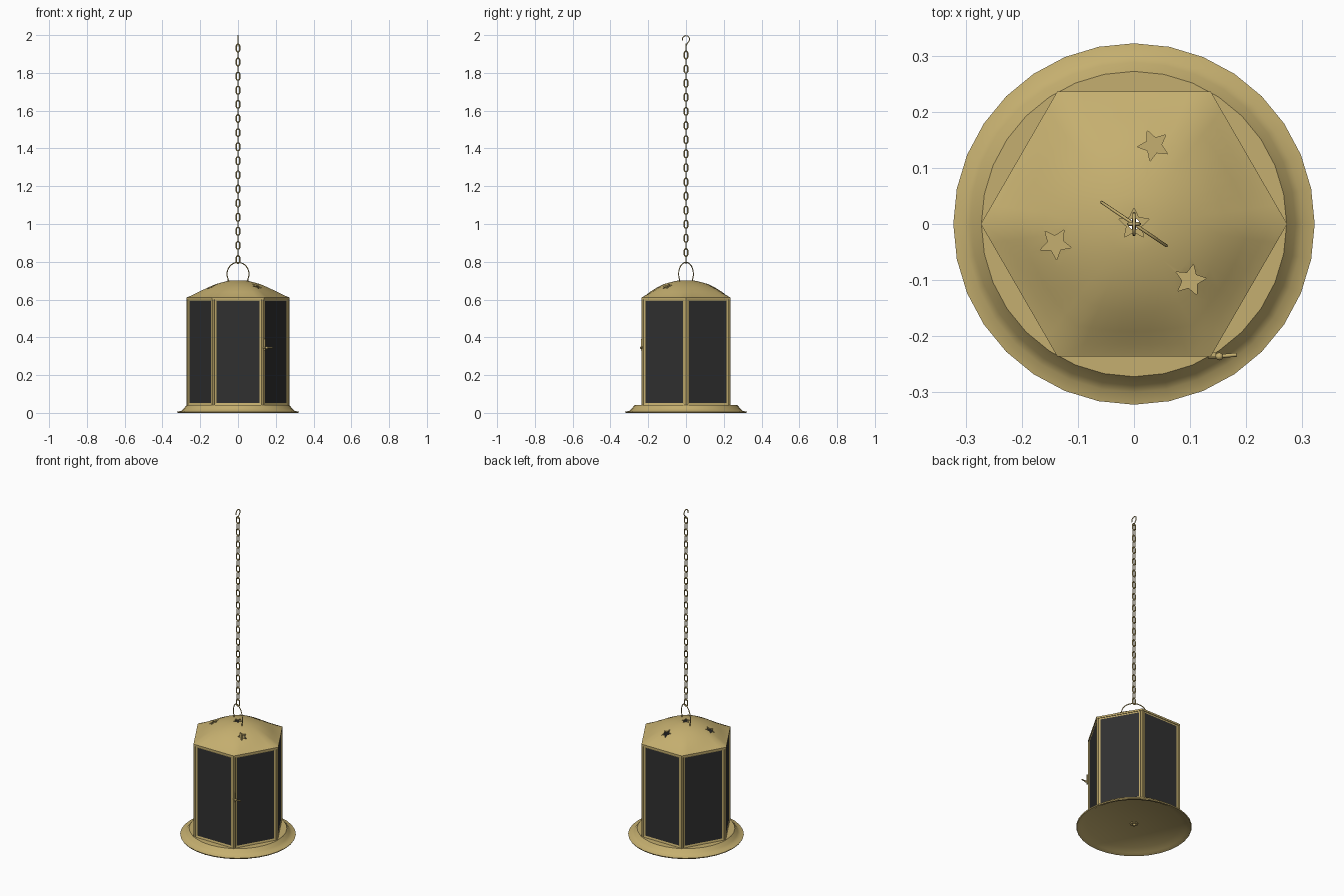
import bpy, bmesh, math
from math import sin, cos, pi, radians
from mathutils import Vector, Matrix

cube = bpy.data.objects.get("Cube")
if cube:
    bpy.data.objects.remove(cube, do_unlink=True)


def material(name, rgb):
    m = bpy.data.materials.new(name)
    m.use_nodes = True
    m.diffuse_color = (*rgb, 1)
    m.node_tree.nodes["Principled BSDF"].inputs["Base Color"].default_value = (*rgb, 1)
    return m


BRASS = material("brass", (0.56, 0.43, 0.16))
GLASS = material("dark glass", (0.03, 0.03, 0.03))


def finish(name, bm, mats=(BRASS,), smooth=None):
    bmesh.ops.recalc_face_normals(bm, faces=bm.faces)
    me = bpy.data.meshes.new(name)
    bm.to_mesh(me)
    bm.free()
    ob = bpy.data.objects.new(name, me)
    bpy.context.collection.objects.link(ob)
    for m in mats:
        me.materials.append(m)
    if smooth:
        shade(ob, smooth)
    return ob


def activate(ob):
    bpy.ops.object.select_all(action='DESELECT')
    ob.select_set(True)
    bpy.context.view_layer.objects.active = ob


def shade(ob, angle):
    activate(ob)
    bpy.ops.object.shade_smooth_by_angle(angle=radians(angle))


def rings_to_mesh(rings, closed=False):
    """Skin a list of equal point rings; cap the ends unless closed."""
    bm = bmesh.new()
    vs = [[bm.verts.new(p) for p in ring] for ring in rings]
    n = len(vs[0])
    for a, b in zip(vs, vs[1:] + (vs[:1] if closed else [])):
        for i in range(n):
            bm.faces.new((a[i], a[(i + 1) % n], b[(i + 1) % n], b[i]))
    if not closed:
        bm.faces.new(vs[0])
        bm.faces.new(vs[-1])
    return bm


def circle(r, z, n):
    return [(r * cos(2 * pi * i / n), r * sin(2 * pi * i / n), z) for i in range(n)]


def wire(name, paths, radius, cyclic=False):
    """Round wire along one or more point paths."""
    cu = bpy.data.curves.new(name, 'CURVE')
    cu.dimensions = '3D'
    cu.bevel_depth = radius
    cu.bevel_resolution = 1
    cu.use_fill_caps = True
    for path in paths:
        s = cu.splines.new('POLY')
        s.points.add(len(path) - 1)
        for p, co in zip(s.points, path):
            p.co = (*co, 1)
        s.use_cyclic_u = cyclic
    cu.materials.append(BRASS)
    ob = bpy.data.objects.new(name, cu)
    bpy.context.collection.objects.link(ob)
    return ob


# Flared round base with a hollow underside
profile = [(0.01, 0.026), (0.265, 0.026), (0.295, 0.008), (0.319, 0.0),
           (0.322, 0.006), (0.30, 0.011), (0.288, 0.022), (0.272, 0.042), (0.01, 0.042)]
finish("base", rings_to_mesh([circle(r, z, 32) for r, z in profile], True), smooth=35)

# Small ring under the base
nut = [(0.010, 0.030), (0.010, 0.021), (0.022, 0.021), (0.022, 0.030)]
finish("base_nut", rings_to_mesh([circle(r, z, 16) for r, z in nut], True))

# Six framed glass panels and corner posts
R = 0.27
for k in range(6):
    bm = bmesh.new()
    size = Matrix.Diagonal((0.010, 0.25, 0.562, 1))
    bmesh.ops.create_cube(bm, size=1, matrix=size)
    bm.normal_update()
    sides = [f for f in bm.faces if abs(f.normal.x) > 0.9]
    bmesh.ops.inset_individual(bm, faces=sides, thickness=0.016, depth=-0.003)
    for f in sides:
        f.material_index = 1
    turn = Matrix.Rotation(radians(30 + 60 * k), 4, 'Z')
    bm.transform(turn @ Matrix.Translation((R * cos(pi / 6) - 0.005, 0, 0.323)))
    finish("door" if k == 4 + 1 else "glass_panel", bm, (BRASS, GLASS))

    a = k * pi / 3
    bm = rings_to_mesh([circle(0.009, z, 6) for z in (0.04, 0.606)])
    bm.transform(Matrix.Translation((0.263 * cos(a), 0.263 * sin(a), 0)))
    finish("corner_post", bm)

# Domed roof: hexagon at the eaves turning round towards the top
def roof_ring(t, z, hexness, n=48):
    pts = []
    for i in range(n):
        a = 2 * pi * i / n
        hexr = cos(pi / 6) / cos((a % (pi / 3)) - pi / 6)
        r = 0.273 * t * (hexness * hexr + (1 - hexness) * 0.95)
        pts.append((r * cos(a), r * sin(a), z))
    return pts


outer = [(1, 0.600, 1), (1, 0.611, 1), (0.9, 0.622, 0.9), (0.78, 0.640, 0.6),
         (0.62, 0.662, 0.3), (0.45, 0.682, 0), (0.3, 0.693, 0), (0.2, 0.699, 0),
         (0.12, 0.7015, 0), (0.04, 0.702, 0)]
inner = [(t * 0.98, z - 0.006, h) for t, z, h in reversed(outer[1:])] + [(0.98, 0.600, 1)]
roof_bm = rings_to_mesh([roof_ring(*p) for p in outer + inner])
# close the tiny end caps into one shell
bmesh.ops.delete(roof_bm, geom=[f for f in roof_bm.faces if len(f.verts) > 4], context='FACES_ONLY')
bmesh.ops.bridge_loops(roof_bm, edges=[e for e in roof_bm.edges if e.is_boundary])
roof = finish("roof", roof_bm)

# Star shaped holes cut through the roof
for x, y, spin in ((0.035, 0.14, 113), (-0.14, -0.035, 58), (0.1, -0.1, 78), (0, 0, 90)):
    star = []
    for i in range(10):
        r = 0.014 if i % 2 else 0.029
        a = radians(spin + 36 * i)
        star.append((x + r * cos(a), y + r * sin(a)))
    cutter = finish("star_cutter", rings_to_mesh([[(*p, z) for p in star] for z in (0.56, 0.8)]))
    cutter.hide_render = True
    activate(roof)
    mod = roof.modifiers.new("star", 'BOOLEAN')
    mod.operation = 'DIFFERENCE'
    mod.solver = 'EXACT'
    mod.object = cutter
    bpy.ops.object.modifier_apply(modifier=mod.name)
    bpy.data.objects.remove(cutter, do_unlink=True)
shade(roof, 30)

# Bail handle arching over the roof
bail = []
for i in range(25):
    a = pi * (i / 24 * 1.3 - 0.15)
    bail.append((0.058 * cos(a), -0.039 * cos(a), 0.735 + 0.062 * sin(a)))
bail = [(bail[0][0], bail[0][1], 0.69)] + bail + [(bail[-1][0], bail[-1][1], 0.69)]
wire("bail_handle", [bail], 0.0028)

# Chain of alternating oval links
links, count = [], 31
for k in range(count):
    zc = 0.812 + k * (1.932 - 0.812) / (count - 1)
    path = []
    for i in range(16):
        a = 2 * pi * (i + 0.5) / 16
        u = 0.0095 * cos(a)
        z = zc + 0.0095 * sin(a) + math.copysign(0.0115, sin(a))
        path.append((u, 0, z) if k % 2 == 0 else (0, u, z))
    links.append(path)
wire("chain", links, 0.0032, True)

# Open hook at the top of the chain
hook = [(0, 0.0, 1.940), (0, 0.004, 1.952)]
for i in range(13):
    a = radians(-50 + 250 * i / 12)
    hook.append((0, 0.019 * cos(a), 1.978 + 0.019 * sin(a)))
wire("hook", [hook], 0.003)

# Door latch
wire("latch_rod", [[(0.132, -0.236, 0.345), (0.150, -0.236, 0.345), (0.183, -0.233, 0.345)]], 0.0035)
bm = bmesh.new()
bmesh.ops.create_uvsphere(bm, u_segments=12, v_segments=8, radius=0.007,
                          matrix=Matrix.Translation((0.152, -0.236, 0.345)))
finish("latch_knob", bm, smooth=60)
bm = bmesh.new()
bmesh.ops.create_cube(bm, size=1, matrix=Matrix.Translation((0.142, -0.233, 0.36))
                      @ Matrix.Diagonal((0.008, 0.008, 0.06, 1)))
finish("latch_plate", bm)
